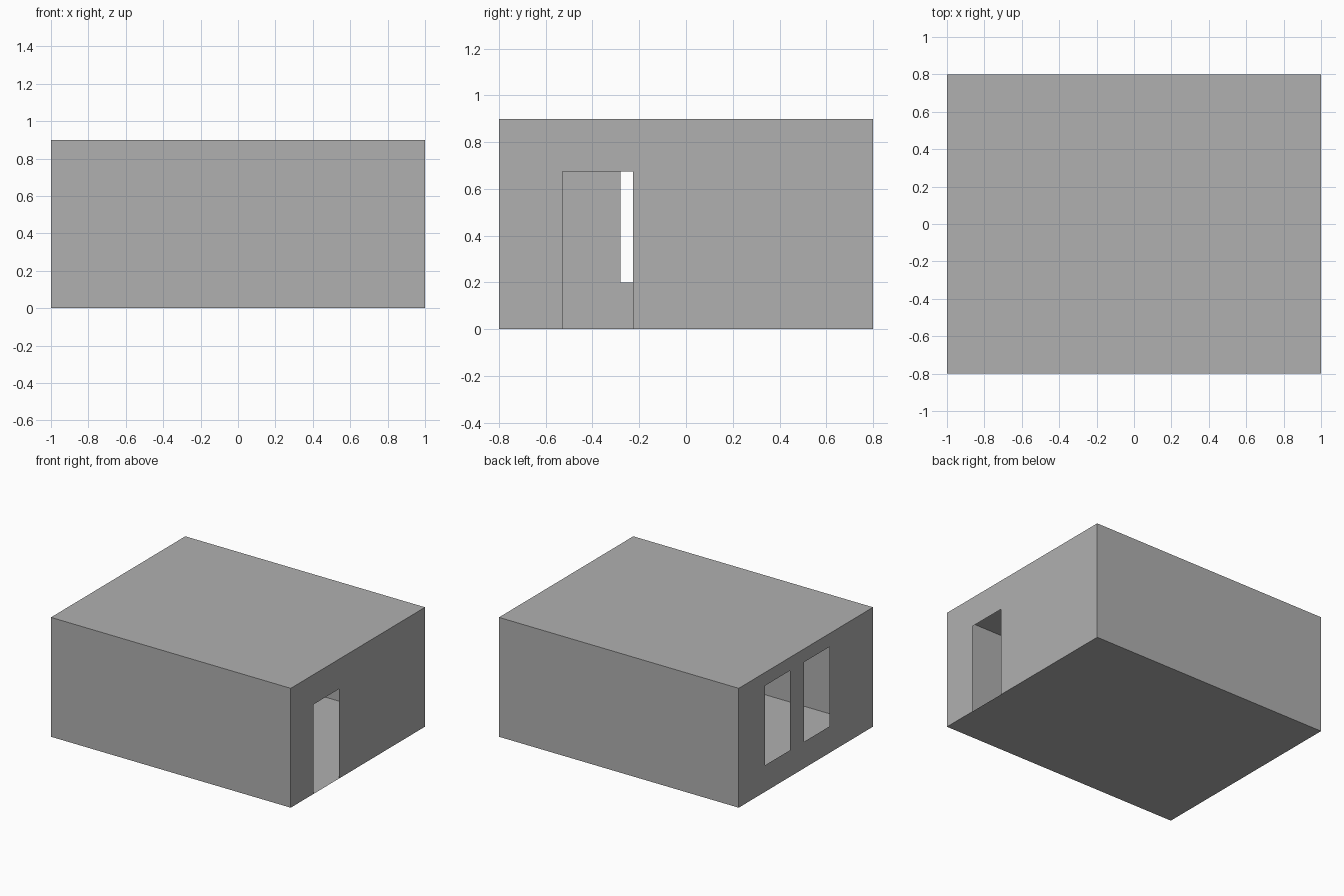
import bpy, bmesh
from mathutils import Vector

if "Cube" in bpy.data.objects:
    bpy.data.objects.remove(bpy.data.objects["Cube"])

W, D, H = 2.0, 1.6, 0.9
X, Y = W / 2, D / 2

# Darker grey shared by all panels
grey = bpy.data.materials.new("dark_grey")
grey.diffuse_color = (0.435, 0.435, 0.435, 1)
grey.use_nodes = True
grey.node_tree.nodes["Principled BSDF"].inputs["Base Color"].default_value = grey.diffuse_color


def panel(name, origin, u, v, width, height, holes=()):
    """Thin flat panel spanned by u and v; holes are (u0, u1, v0, v1)."""
    origin, u, v = Vector(origin), Vector(u), Vector(v)
    us = sorted({0, width, *(c for h in holes for c in h[:2])})
    vs = sorted({0, height, *(c for h in holes for c in h[2:])})
    bm = bmesh.new()
    grid = [[bm.verts.new(origin + u * a + v * b) for b in vs] for a in us]
    for i in range(len(us) - 1):
        for j in range(len(vs) - 1):
            a, b = (us[i] + us[i + 1]) / 2, (vs[j] + vs[j + 1]) / 2
            if not any(h[0] < a < h[1] and h[2] < b < h[3] for h in holes):
                bm.faces.new((grid[i][j], grid[i + 1][j],
                              grid[i + 1][j + 1], grid[i][j + 1]))
    loose = [p for p in bm.verts if not p.link_faces]
    bmesh.ops.delete(bm, geom=loose, context='VERTS')
    mesh = bpy.data.meshes.new(name)
    bm.to_mesh(mesh)
    bm.free()
    mesh.materials.append(grey)
    obj = bpy.data.objects.new(name, mesh)
    bpy.context.collection.objects.link(obj)
    return obj


# Floor and ceiling
panel("floor", (-X, Y, 0), (1, 0, 0), (0, -1, 0), W, D)
panel("ceiling", (-X, -Y, H), (1, 0, 0), (0, 1, 0), W, D)

# Plain front and back walls
panel("front_wall", (-X, -Y, 0), (1, 0, 0), (0, 0, 1), W, H)
panel("back_wall", (X, Y, 0), (-1, 0, 0), (0, 0, 1), W, H)

# Right wall with doorway, measured from the front corner
panel("door_wall", (X, -Y, 0), (0, 1, 0), (0, 0, 1), D, H,
      [(0.272, 0.573, 0, 0.675)])

# Left wall with two windows, measured from the back corner
windows = [(start, start + 0.3, 0.2, 0.8) for start in (0.31, 0.78)]
panel("window_wall", (-X, Y, 0), (0, -1, 0), (0, 0, 1), D, H, windows)
